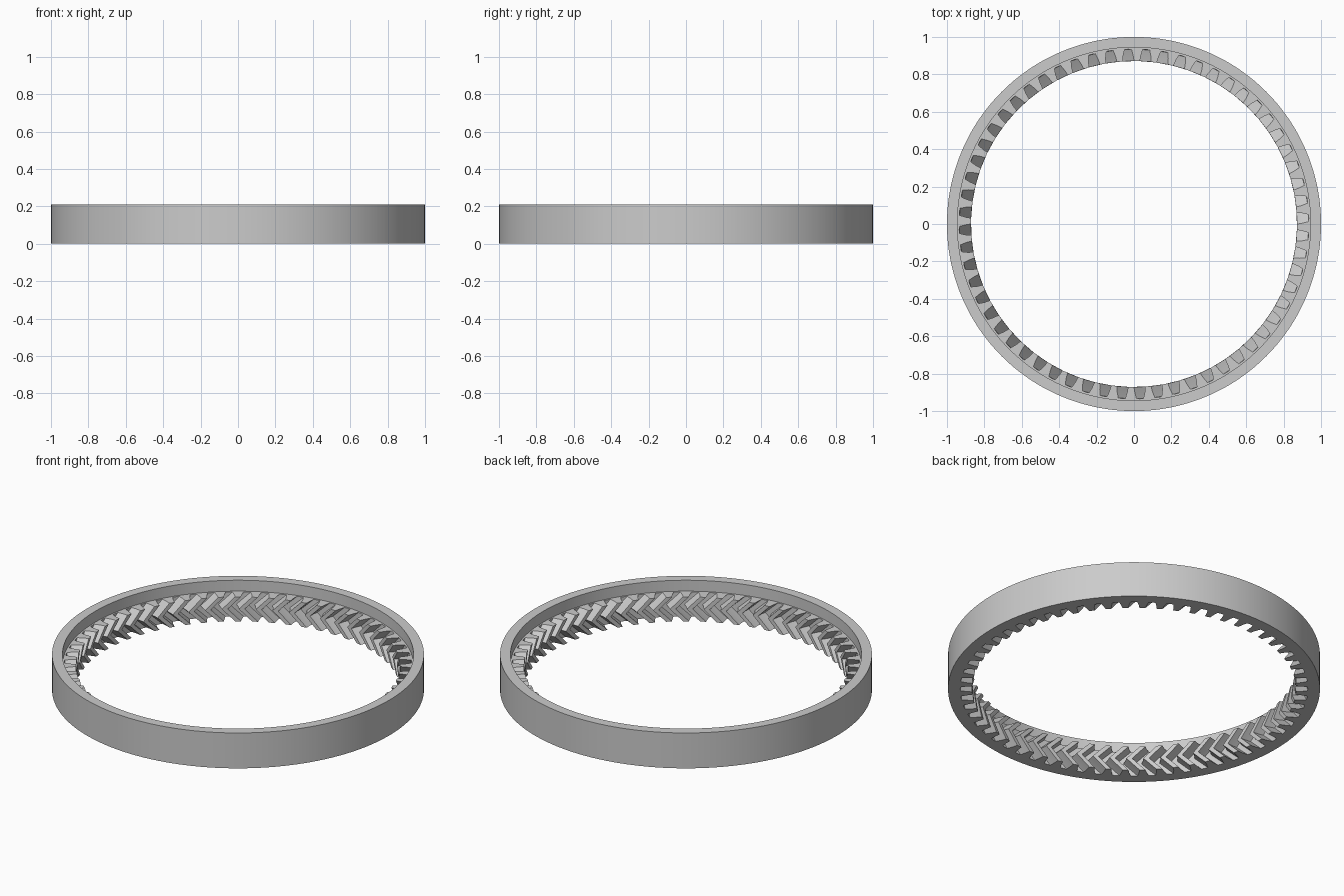
import bpy, bmesh, math

if "Cube" in bpy.data.objects:
    bpy.data.objects.remove(bpy.data.objects["Cube"])

TEETH = 60
PITCH = 2 * math.pi / TEETH
PHASE = -0.018 + PITCH / 2      # centre of the first gap on the top face
TWIST = 0.082                   # how far the chevron tip leads, in radians
HEIGHT, TOOTH_TOP = 0.21, 0.145
OUTER, LIP = 1.0, 0.944

# One tooth space: angle from the gap centre, radius
SPACE = [(-0.0345, 0.872), (-0.0295, 0.902), (-0.020, 0.934), (0, 0.935),
         (0.020, 0.934), (0.0295, 0.902), (0.0345, 0.872), (PITCH / 2, 0.871)]

steel = bpy.data.materials.new("steel grey")
steel.diffuse_color = (0.6, 0.6, 0.6, 1)
steel.use_nodes = True
steel.node_tree.nodes["Principled BSDF"].inputs["Base Color"].default_value = steel.diffuse_color

# Each column is a closed radial section; the middle tooth level is twisted
bm = bmesh.new()
columns = []
for i in range(TEETH):
    for da, r in SPACE:
        a = PHASE + i * PITCH + da
        section = [(OUTER, 0, 0), (OUTER, HEIGHT, 0), (LIP, HEIGHT, 0),
                   (LIP, TOOTH_TOP, 0), (r, TOOTH_TOP, 0),
                   (r, TOOTH_TOP / 2, TWIST), (r, 0, 0)]
        columns.append([bm.verts.new((rad * math.cos(a + t), rad * math.sin(a + t), z))
                        for rad, z, t in section])

# Skin neighbouring columns
for k, col in enumerate(columns):
    nxt = columns[(k + 1) % len(columns)]
    for j in range(len(col)):
        n = (j + 1) % len(col)
        bm.faces.new((col[j], nxt[j], nxt[n], col[n]))
bmesh.ops.recalc_face_normals(bm, faces=bm.faces[:])

mesh = bpy.data.meshes.new("herringbone_ring_gear")
bm.to_mesh(mesh)
bm.free()
mesh.materials.append(steel)
gear = bpy.data.objects.new("herringbone_ring_gear", mesh)
bpy.context.collection.objects.link(gear)
bpy.context.view_layer.objects.active = gear
gear.select_set(True)
bpy.ops.object.shade_smooth_by_angle(angle=math.radians(30))
